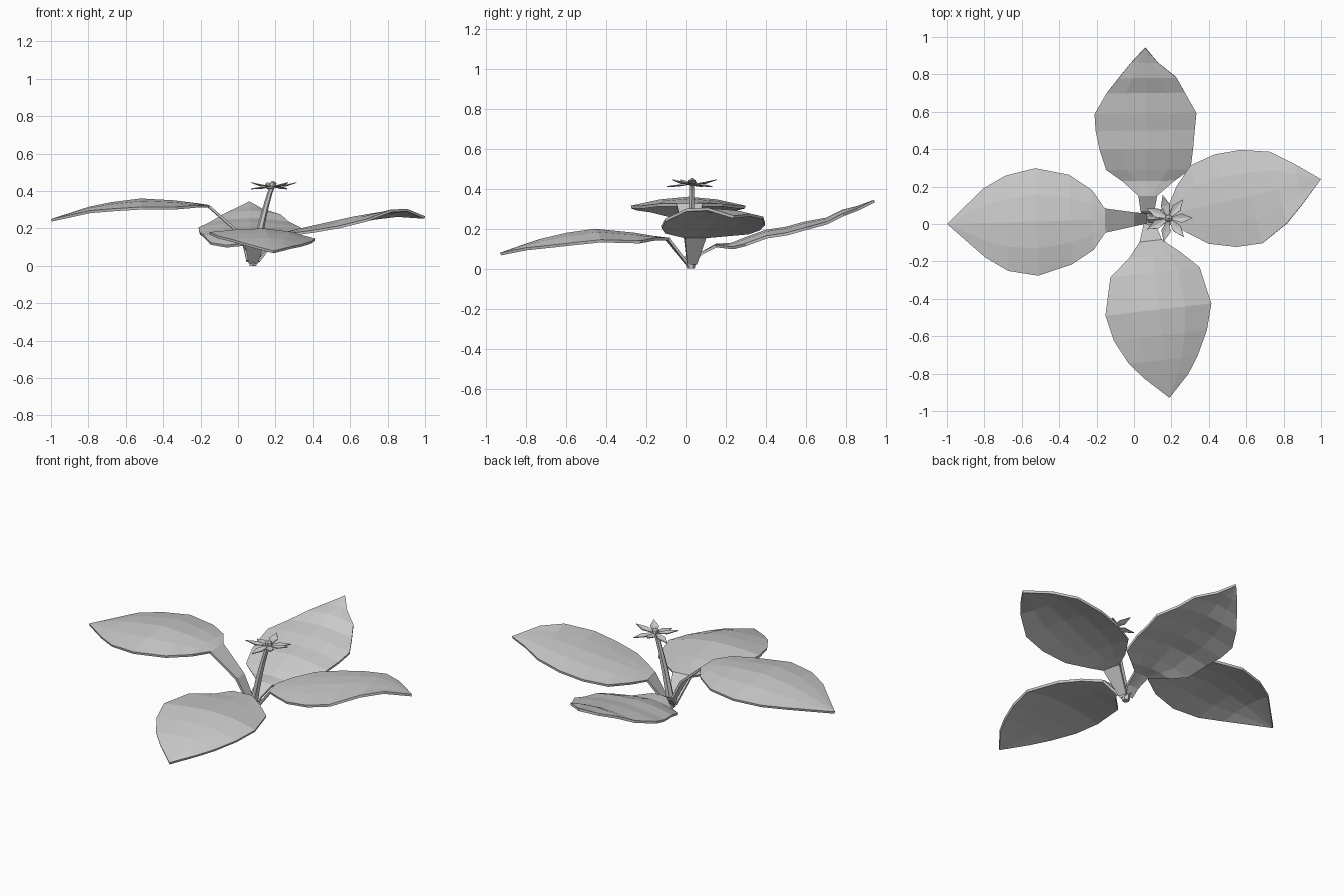
import bpy, bmesh, math
from mathutils import Vector


def add_mesh(name, verts, faces, thickness=0.0):
    me = bpy.data.meshes.new(name)
    me.from_pydata(verts, [], faces)
    bm = bmesh.new()
    bm.from_mesh(me)
    bmesh.ops.remove_doubles(bm, verts=bm.verts, dist=0.0005)
    bm.to_mesh(me)
    bm.free()
    ob = bpy.data.objects.new(name, me)
    bpy.context.collection.objects.link(ob)
    if thickness:
        mod = ob.modifiers.new("thickness", 'SOLIDIFY')
        mod.thickness = thickness
        mod.offset = -1
    return ob


def leaf(name, root, tip, rows):
    """rows: distance from root, left width, right width, ridge z, left drop, right drop"""
    root, tip = Vector(root), Vector(tip)
    d = (tip - root).normalized()
    left = Vector((-d.y, d.x))
    verts, faces = [], []
    for dist, wl, wr, z, dl, dr in rows:
        for side, drop in ((wl, dl), (wl * .5, dl * .3), (0, 0),
                           (-wr * .5, dr * .3), (-wr, dr)):
            p = root + d * dist + left * side
            verts.append((p.x, p.y, z - drop))
    for i in range(len(rows) - 1):
        for j in range(4):
            a = i * 5 + j
            faces.append((a, a + 1, a + 6, a + 5))
    return add_mesh(name, verts, faces, 0.014)


# Four broad leaves, each with its flat stalk
leaf("left_leaf", (.08, .03), (-1, 0), [
    (0, .025, .025, .04, 0, 0), (.08, .04, .035, .19, 0, 0),
    (.235, .07, .06, .325, 0, 0), (.30, .16, .16, .335, .01, .01),
    (.42, .235, .245, .35, .035, .035), (.60, .29, .285, .36, .045, .045),
    (.76, .26, .25, .34, .035, .035), (.88, .185, .185, .315, .02, .02),
    (1.08, 0, 0, .25, 0, 0)])
leaf("front_leaf", (.08, .02), (.19, -.93), [
    (0, .025, .025, .02, 0, 0), (.11, .057, .063, .155, 0, 0),
    (.19, .15, .13, .165, .01, .01), (.28, .24, .24, .18, .04, .01),
    (.48, .28, .29, .2, .055, .02), (.62, .24, .26, .18, .05, .02),
    (.75, .175, .195, .15, .035, .01), (.84, .115, .12, .12, .015, .005),
    (.956, 0, 0, .08, 0, 0)])
leaf("right_leaf", (.1, .03), (1, .24), [
    (0, .025, .025, .03, 0, 0), (.10, .05, .06, .165, 0, 0),
    (.16, .135, .115, .18, .005, .005), (.26, .23, .2, .205, .02, .015),
    (.40, .258, .25, .235, .03, .02), (.54, .25, .263, .265, .035, .015),
    (.69, .205, .19, .29, .03, -.01), (.80, .115, .105, .295, .02, -.01),
    (.924, 0, 0, .265, 0, 0)])
leaf("back_leaf", (.07, .03), (.06, .94), [
    (0, .025, .025, .03, 0, 0), (.04, .035, .04, .08, 0, 0),
    (.12, .045, .055, .125, .005, .005), (.20, .13, .15, .13, .02, .02),
    (.26, .215, .235, .155, .03, .03), (.37, .25, .25, .195, .03, .03),
    (.47, .27, .26, .21, .03, .03), (.56, .275, .27, .235, .03, .03),
    (.67, .21, .21, .255, .02, .02), (.75, .145, .165, .295, .02, .02),
    (.83, .08, .07, .315, .01, .01), (.91, 0, 0, .345, 0, 0)])

# Crown where the stalks meet
bpy.ops.mesh.primitive_cone_add(vertices=6, radius1=.02, radius2=.032,
                                depth=.06, location=(.08, .025, .03))
bpy.context.object.name = "crown"

# Curved flower stem, six sided
path = [(.085, .025, .03, .024), (.105, .025, .13, .021), (.125, .025, .22, .019),
        (.147, .028, .31, .016), (.17, .03, .39, .014), (.185, .03, .425, .014)]
N = 6
verts = [(x + r * math.cos(k * math.tau / N), y + r * math.sin(k * math.tau / N), z)
         for x, y, z, r in path for k in range(N)]
faces = [(i * N + k, i * N + (k + 1) % N, (i + 1) * N + (k + 1) % N, (i + 1) * N + k)
         for i in range(len(path) - 1) for k in range(N)]
faces += [tuple(reversed(range(N))), tuple(range(len(verts) - N, len(verts)))]
add_mesh("flower_stem", verts, faces)

# Seven pointed petals
verts, faces = [], []
for i in range(7):
    a = math.tau * i / 7 + .02
    u, v = Vector((math.cos(a), math.sin(a), 0)), Vector((-math.sin(a), math.cos(a), 0))
    c = Vector((.185, .03, .425))
    rise = .022 if i % 2 == 0 else -.012
    b = len(verts)
    for r, w, z in ((.01, -.006, 0), (.07, -.024, rise * .4), (.128, 0, rise),
                    (.07, .024, rise * .4), (.01, .006, 0), (.07, 0, rise * .4 - .006)):
        verts.append(c + u * r + v * w + Vector((0, 0, z)))
    faces += [(b, b + 1, b + 5), (b + 1, b + 2, b + 5), (b + 2, b + 3, b + 5),
              (b + 3, b + 4, b + 5), (b + 4, b, b + 5)]
add_mesh("petals", verts, faces, 0.004)

# Flower centre
bpy.ops.mesh.primitive_ico_sphere_add(subdivisions=1, radius=.023, location=(.185, .03, .432))
bpy.context.object.name = "flower_centre"
